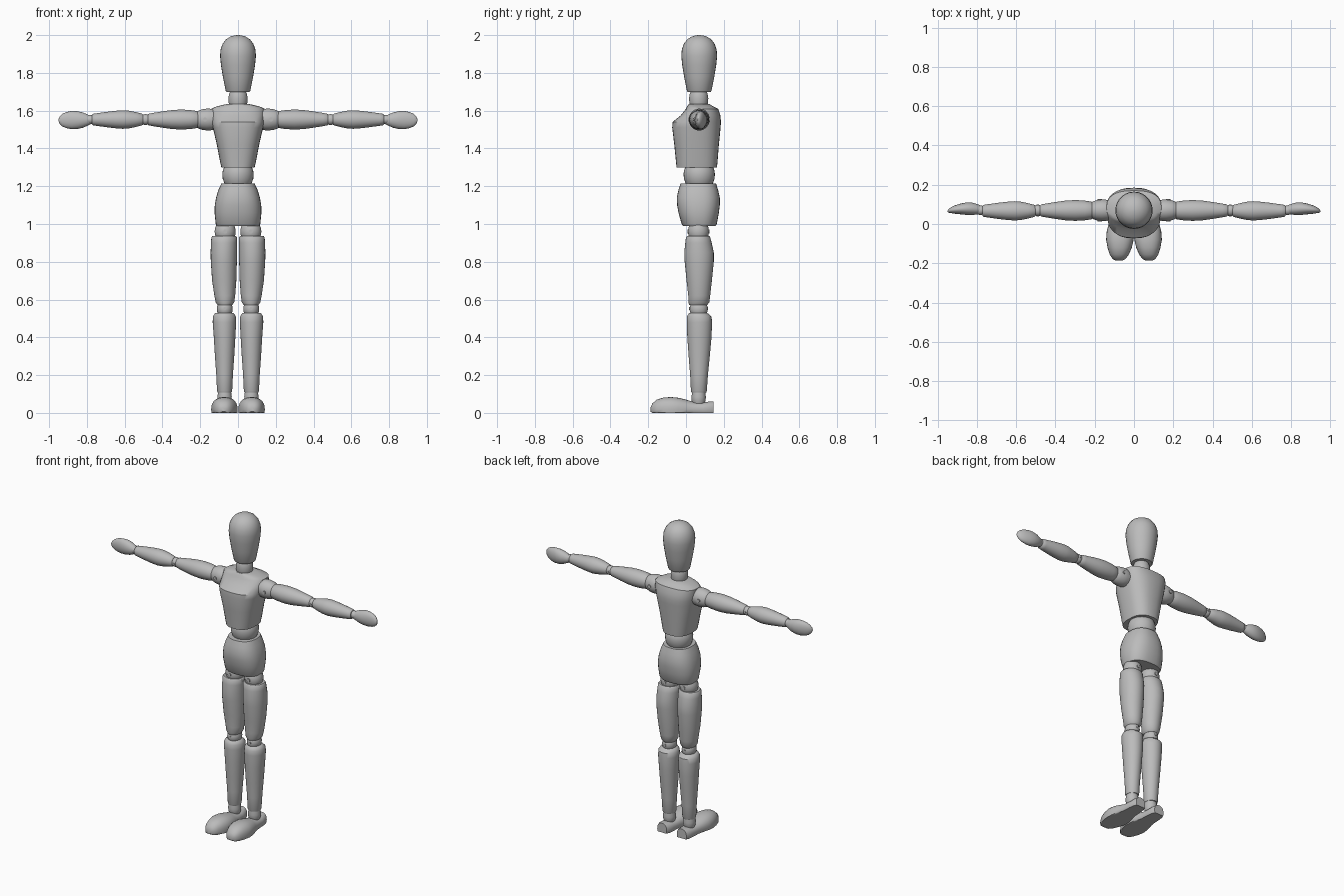
import bpy, bmesh, math
from mathutils import Vector

grey = bpy.data.materials.new("plain grey")
grey.diffuse_color = (0.5, 0.5, 0.5, 1)
YC = 0.07      # depth of the body axis
ARM_Z = 1.553  # height of the arm axis


def finish(name, bm, angle=40):
    bmesh.ops.recalc_face_normals(bm, faces=bm.faces)
    me = bpy.data.meshes.new(name)
    bm.to_mesh(me)
    bm.free()
    me.materials.append(grey)
    ob = bpy.data.objects.new(name, me)
    bpy.context.collection.objects.link(ob)
    bpy.ops.object.select_all(action='DESELECT')
    ob.select_set(True)
    bpy.context.view_layer.objects.active = ob
    bpy.ops.object.shade_smooth_by_angle(angle=math.radians(angle))
    return ob


def loft(name, sections, place, power=2.0, n=28):
    """Skin rings (t, u, v, ru, rv); place(t, u, v) gives the 3D point."""
    bm = bmesh.new()
    rings = []
    for t, u, v, ru, rv in sections:
        ring = []
        for i in range(n):
            a = math.tau * i / n
            c, s = math.cos(a), math.sin(a)
            pu = math.copysign(abs(c) ** (2 / power), c)
            pv = math.copysign(abs(s) ** (2 / power), s)
            ring.append(bm.verts.new(place(t, u + ru * pu, v + rv * pv)))
        rings.append(ring)
    for a, b in zip(rings, rings[1:]):
        for i in range(n):
            j = (i + 1) % n
            bm.faces.new((a[i], a[j], b[j], b[i]))
    bm.faces.new(rings[0])
    bm.faces.new(rings[-1])
    return finish(name, bm)


def upright(t, u, v):
    return Vector((u, v, t))


def pin(name, x, y, z, length, r=0.011):
    """Joint pin running front to back."""
    loft(name, [(y - length / 2, x, z, r, r), (y + length / 2, x, z, r, r)],
         lambda t, u, v: Vector((u, t, v)), n=12)


# Head, neck and waist
loft("head", [(z, 0, YC, r, r) for z, r in (
    (1.70, .062), (1.705, .065), (1.78, .080), (1.84, .090), (1.89, .095), (1.925, .092),
    (1.955, .081), (1.978, .063), (1.992, .040), (1.998, .020), (2.0, .005))], upright)
loft("neck", [(z, 0, .067, r, r) for z, r in (
    (1.62, .045), (1.64, .049), (1.665, .051), (1.69, .047), (1.71, .038))], upright)
loft("waist", [(z, 0, YC, r, r) for z, r in (
    (1.20, .064), (1.22, .074), (1.24, .081), (1.265, .083), (1.285, .080), (1.31, .07))], upright)

# Torso and pelvis
loft("torso", [(z, 0, y, rx, ry) for z, y, rx, ry in (
    (1.30, .057, .088, .107), (1.33, .057, .095, .110), (1.42, .056, .112, .118),
    (1.51, .055, .133, .128), (1.54, .057, .138, .128), (1.575, .077, .141, .105),
    (1.61, .085, .140, .085), (1.622, .075, .115, .070), (1.635, .070, .060, .055))],
    upright, 2.5, 32)
loft("pelvis", [(z, 0, y, rx, ry) for z, y, rx, ry in (
    (.99, .070, .113, .086), (1.0, .070, .118, .093), (1.06, .067, .124, .107),
    (1.10, .066, .123, .113), (1.14, .065, .116, .114), (1.18, .065, .104, .105),
    (1.215, .065, .088, .094))], upright, 2.4, 32)

for side, word in ((1, "left"), (-1, "right")):
    def leg(t, u, v):
        return Vector((side * u, v, t))

    def arm(t, u, v):
        return Vector((side * t, u, ARM_Z + v))

    def foot_place(t, u, v):
        return Vector((side * u, t, max(v, 0)))

    # Leg: hip, thigh, knee, shin, ankle
    loft(word + "_hip", [(z, .068, .066, r, r) for z, r in (
        (.92, .045), (.94, .053), (.96, .056), (.98, .053), (1.0, .045))], leg)
    loft(word + "_thigh", [(z, x, y, rx, ry) for z, x, y, rx, ry in (
        (.57, .069, .065, .038, .047), (.585, .069, .068, .049, .055), (.62, .070, .070, .055, .058),
        (.70, .073, .070, .064, .067), (.80, .075, .070, .069, .077), (.85, .075, .069, .070, .078),
        (.90, .074, .066, .069, .070), (.93, .073, .064, .068, .064), (.937, .073, .064, .062, .058))], leg)
    loft(word + "_knee", [(z, .070, .067, r, r * 1.15) for z, r in (
        (.52, .034), (.535, .040), (.55, .042), (.565, .040), (.58, .034))], leg)
    loft(word + "_shin", [(z, x, y, rx, ry) for z, x, y, rx, ry in (
        (.108, .071, .068, .037, .039), (.115, .071, .068, .040, .042), (.20, .071, .069, .044, .047),
        (.30, .071, .070, .051, .056), (.40, .071, .071, .057, .064), (.48, .072, .071, .062, .067),
        (.51, .072, .070, .061, .065), (.525, .072, .066, .052, .052), (.53, .072, .066, .044, .044))], leg)
    loft(word + "_ankle", [(z, .071, .067, r, r) for z, r in (
        (.045, .030), (.065, .037), (.085, .038), (.115, .034))], leg)

    # Foot: rings from toe to heel, flattened on the ground
    loft(word + "_foot", [(y, x, .018, rx, h - .018) for y, x, rx, h in (
        (-.187, .076, .015, .030), (-.178, .076, .033, .050), (-.155, .075, .049, .070),
        (-.12, .073, .062, .081), (-.08, .072, .070, .084), (-.04, .071, .068, .080),
        (.0, .070, .059, .070), (.04, .070, .050, .058), (.09, .070, .047, .056),
        (.125, .070, .043, .060), (.145, .070, .034, .060))], foot_place, 2.3)

    # Arm: shoulder, upper arm, elbow, forearm, wrist
    loft(word + "_shoulder", [(x, YC, 0, r * .95, r) for x, r in (
        (.12, .052), (.145, .057), (.165, .058), (.19, .054), (.208, .048), (.225, .036))], arm)
    loft(word + "_upper_arm", [(x, .069, 0, r, r) for x, r in (
        (.213, .042), (.218, .045), (.25, .050), (.30, .053), (.35, .050), (.40, .043),
        (.45, .035), (.472, .031), (.478, .026))], arm)
    loft(word + "_elbow", [(x, .069, 0, r, r) for x, r in (
        (.465, .022), (.48, .027), (.49, .029), (.50, .027), (.515, .022))], arm)
    loft(word + "_forearm", [(x, .067, 0, r, r) for x, r in (
        (.502, .026), (.508, .031), (.54, .039), (.58, .047), (.61, .049), (.65, .046),
        (.70, .040), (.75, .033), (.768, .030), (.773, .025))], arm)
    loft(word + "_wrist", [(x, .070, 0, r, r) for x, r in (
        (.76, .018), (.775, .023), (.785, .024), (.80, .020))], arm)

    # Hand: thin mitten curving forward to the tip
    loft(word + "_hand", [(x, y, -.003, ry, rz) for x, y, ry, rz in (
        (.776, .072, .018, .020), (.79, .074, .024, .027), (.82, .077, .031, .040),
        (.85, .078, .032, .047), (.88, .077, .028, .048), (.91, .074, .022, .042),
        (.93, .071, .016, .033), (.945, .067, .009, .018), (.95, .065, .003, .006))], arm)

    # Joint pins
    pin(word + "_shoulder_pin", side * .175, YC, ARM_Z, .116)
    pin(word + "_hip_pin", side * .068, .066, .96, .117)
    pin(word + "_knee_pin", side * .070, .067, .552, .101, .008)
    pin(word + "_elbow_pin", side * .49, .069, ARM_Z, .063, .006)
